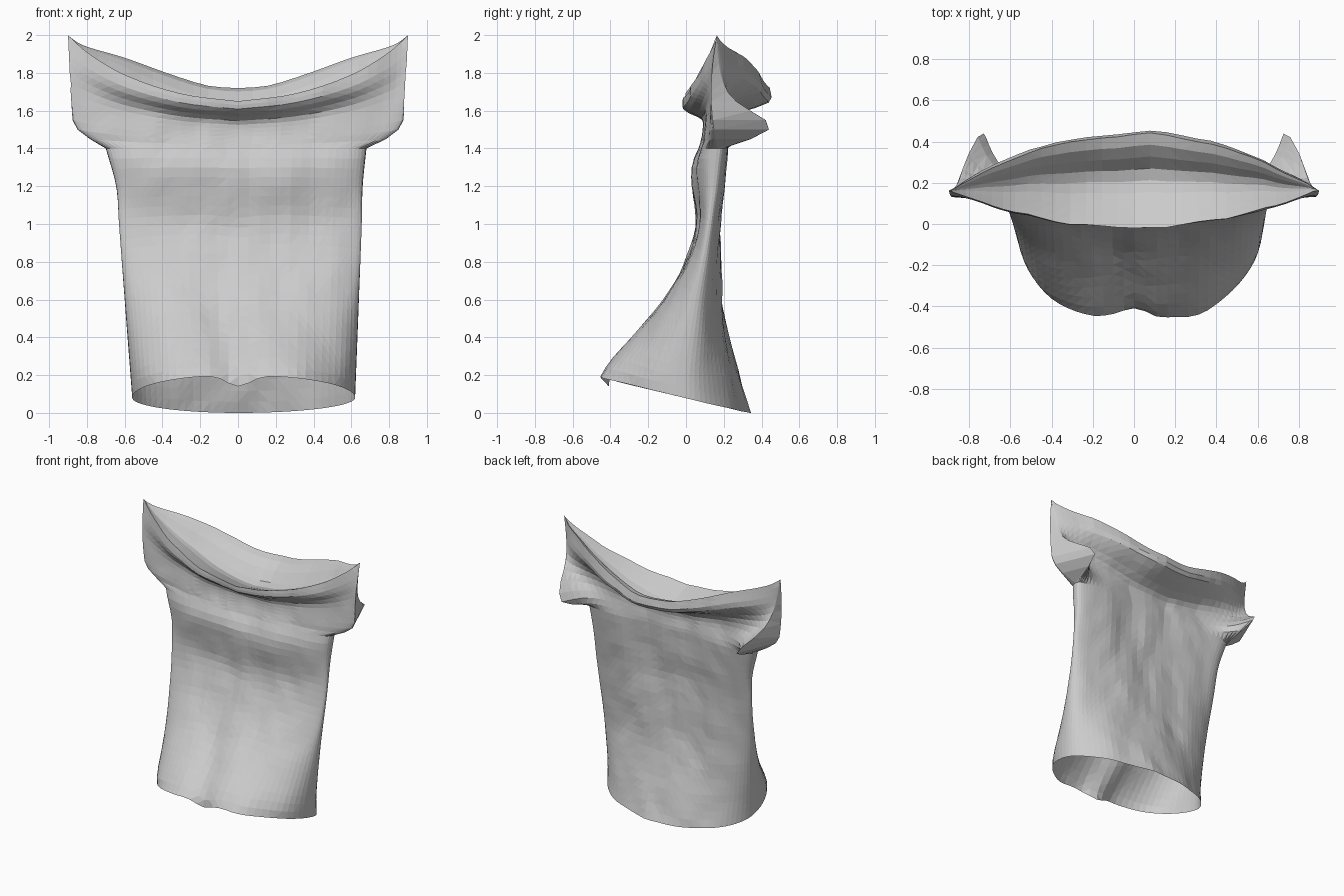
import bpy, bmesh, math
from mathutils import Vector, noise

cube = bpy.data.objects.get("Cube")
if cube:
    bpy.data.objects.remove(cube, do_unlink=True)


def interp(table, k):
    """Smooth curve lookup in a list of (key, value) pairs."""
    k = min(max(k, table[0][0]), table[-1][0])
    i = next(n for n in range(len(table) - 1) if k <= table[n + 1][0])
    (a, va), (b, vb) = table[i], table[i + 1]
    (p, vp), (q, vq) = table[max(i - 1, 0)], table[min(i + 2, len(table) - 1)]
    h, t = b - a, (k - a) / (b - a)
    ma, mb = h * (vb - vp) / (b - p), h * (vq - va) / (q - a)
    return (va + t * (ma + t * (3 * (vb - va) - 2 * ma - mb
            + t * (ma + mb - 2 * (vb - va)))))


# Side outlines of the torso, by height
RIGHT = [(0.08, 0.56), (0.6, 0.6), (1, 0.63), (1.2, 0.645), (1.4, 0.7)]
LEFT = [(0.08, 0.62), (0.6, 0.64), (1, 0.655), (1.2, 0.66), (1.4, 0.68)]
# Depth of the seam, the front and the back, by height
SEAM = [(0, 0), (0.2, 0), (0.6, 0.06), (1, 0.13), (1.4, 0.17)]
FRONT = [(0.13, -0.5), (0.2, -0.48), (0.4, -0.29), (0.6, -0.12), (0.8, 0),
         (1, 0.06), (1.2, 0.035), (1.3, 0.035), (1.4, 0.08)]
BACK = [(0, 0.345), (0.2, 0.285), (0.4, 0.235), (0.6, 0.205), (1, 0.205),
        (1.2, 0.24), (1.4, 0.28)]
HOLLOW = [(0.5, 0), (0.8, 0.01), (1, 0.03), (1.4, 0.08)]
# Yoke: depth and sleeve edge, by share of the way from armpit to neckline
FRONT_YOKE = [(0, 0.08), (0.35, 0.1), (0.6, 0.09), (0.8, 0.0), (1, -0.01)]
BACK_YOKE = [(0, 0.28), (0.45, 0.3), (0.6, 0.35), (0.75, 0.44), (1, 0.445)]
HOLLOW_YOKE = [(0, 0.08), (0.45, 0.09), (0.75, 0), (1, 0)]
FRONT_SLEEVE_X = [(0, 0.69), (0.1, 0.8), (0.2, 0.865), (0.35, 0.88), (1, 0.9)]
BACK_SLEEVE_X = [(0, 0.69), (0.2, 0.74), (0.4, 0.83), (1, 0.9)]
BACK_SLEEVE_Y = [(0, 0.17), (0.1, 0.37), (0.2, 0.46), (0.3, 0.38), (0.45, 0.25),
                 (0.65, 0.19), (1, 0.17)]
# Neckline heights, by distance from the middle
FRONT_NECK = [(0, 1.65), (0.3, 1.69), (0.6, 1.79), (0.8, 1.91), (0.9, 2.0)]
BACK_NECK = [(0, 1.72), (0.15, 1.73), (0.35, 1.79), (0.6, 1.88), (0.83, 1.95), (0.9, 2.0)]
# Sink of the cloth inside the neck, from front to back
NECK_SINK = [(0, 0), (0.2, 0.05), (0.45, 0.11), (0.62, 0.11), (0.82, 0.02), (1, 0)]

COLS, TORSO_ROWS, YOKE_ROWS, NECK_ROWS = 36, 24, 12, 8
ARMPIT = 1.4


def torso_point(a, s, front):
    """Point on the torso at angle a, share s of the way from hem to armpit."""
    u, c = math.sin(a), math.cos(a)
    hem = 0.08 + 0.12 * c if front else 0.08 * (1 - c)
    if front:
        hem -= 0.06 * math.exp(-(u / 0.15) ** 2)
    z = hem + (ARMPIT - hem) * s
    x = u * interp(LEFT if u > 0 else RIGHT, z)
    seam = interp(SEAM, z)
    # the chest drapes lower in the middle
    level = z - 0.15 * u * u * max(0, s - 0.6) if front else z
    y = seam + (interp(FRONT if front else BACK, level) - seam) * c ** (1 - 0.3 * s)
    if front:
        # central crease between the two hanging folds
        y += 0.13 * math.exp(-((x - 0.05 + 0.27 * z) / 0.12) ** 2) * max(0, 1 - z / 0.85)
    else:
        y -= interp(HOLLOW, z) * c ** 3
    return Vector((x, y, z))


def yoke_point(a, t, front):
    """Point on the yoke at angle a, share t of the way from armpit to neckline."""
    u, c = math.sin(a), math.cos(a)
    neck = interp(FRONT_NECK if front else BACK_NECK, abs(u) * 0.9)
    z = ARMPIT + (neck - ARMPIT) * t
    x = u * interp(FRONT_SLEEVE_X if front else BACK_SLEEVE_X, t)
    mid = interp(FRONT_YOKE if front else BACK_YOKE, t)
    y = 0.17 + (mid - 0.17) * c ** (0.7 + 1.4 * t)
    if not front:
        # hollow below the collar, and sleeve hem thrown out backwards
        y -= interp(HOLLOW_YOKE, t) * c ** 3
        y += (interp(BACK_SLEEVE_Y, t) - 0.17) * abs(u) ** 11
    elif 0 < t < 1:
        y -= 0.03 * abs(u) ** 12 * math.sin(math.pi * t)
    return Vector((x, y, z))


def wrinkle(p, a):
    """Push the cloth in and out, fading at the seams."""
    n = noise.noise(Vector((p.x * 5, p.y * 3, p.z * 2.2)))
    n += 0.4 * noise.noise(Vector((p.x * 9, 4, p.z * 7)))
    p.y += 0.02 * n * math.cos(a)
    return p


def skin(bm, rows, flip):
    """Faces between neighbouring rows of vertices."""
    for lo, hi in zip(rows, rows[1:]):
        for i in range(len(lo) - 1):
            quad = (lo[i], lo[i + 1], hi[i + 1], hi[i])
            bm.faces.new(quad[::-1] if flip else quad)


def panel(bm, front):
    """Front or back cloth panel; returns its rows of vertices."""
    rows = []
    for r in range(TORSO_ROWS + YOKE_ROWS + 1):
        if r <= TORSO_ROWS:
            pts = [torso_point(a, r / TORSO_ROWS, front) for a in ANGLES]
        else:
            pts = [yoke_point(a, (r - TORSO_ROWS) / YOKE_ROWS, front) for a in ANGLES]
        rows.append([bm.verts.new(wrinkle(p, a)) for p, a in zip(pts, ANGLES)])
    skin(bm, rows, not front)
    return rows


ANGLES = [math.pi * (i / COLS - 0.5) for i in range(COLS + 1)]
# keep the cosine from dipping below zero at the seams
ANGLES[0] += 1e-6
ANGLES[-1] -= 1e-6

cloth = bpy.data.materials.new("grey cloth")
cloth.use_nodes = True
colour = (0.6, 0.6, 0.6, 1)
cloth.diffuse_color = colour
cloth.node_tree.nodes["Principled BSDF"].inputs["Base Color"].default_value = colour

bm = bmesh.new()
front_rows = panel(bm, True)
back_rows = panel(bm, False)

# Sleeve ends, from the front edge round to the back edge
for side in (0, COLS):
    edges = [[row[side] for row in rows[TORSO_ROWS:]] for rows in (front_rows, back_rows)]
    skin(bm, edges, side == COLS)

# Sunken fold of cloth across the neck and along the shoulders
neck_rows = [front_rows[-1]]
for k in range(1, NECK_ROWS):
    f = k / NECK_ROWS
    row = []
    for a, v, w in zip(ANGLES, front_rows[-1], back_rows[-1]):
        p = v.co.lerp(w.co, f)
        p.z -= interp(NECK_SINK, f) * math.cos(a) ** 2
        row.append(bm.verts.new(p))
    neck_rows.append(row)
neck_rows.append(back_rows[-1])
skin(bm, neck_rows, False)

# Sew the side seams and shoulder tips
bmesh.ops.remove_doubles(bm, verts=bm.verts, dist=0.004)
bmesh.ops.triangulate(bm, faces=bm.faces)

# Centre the garment and set it on the ground
lo = [min(v.co[k] for v in bm.verts) for k in range(3)]
hi = [max(v.co[k] for v in bm.verts) for k in range(3)]
shift = Vector((-(lo[0] + hi[0]) / 2, -(lo[1] + hi[1]) / 2, -lo[2]))
bmesh.ops.translate(bm, verts=bm.verts, vec=shift)

mesh = bpy.data.meshes.new("shirt")
bm.to_mesh(mesh)
bm.free()
mesh.materials.append(cloth)
shirt = bpy.data.objects.new("shirt", mesh)
bpy.context.collection.objects.link(shirt)
